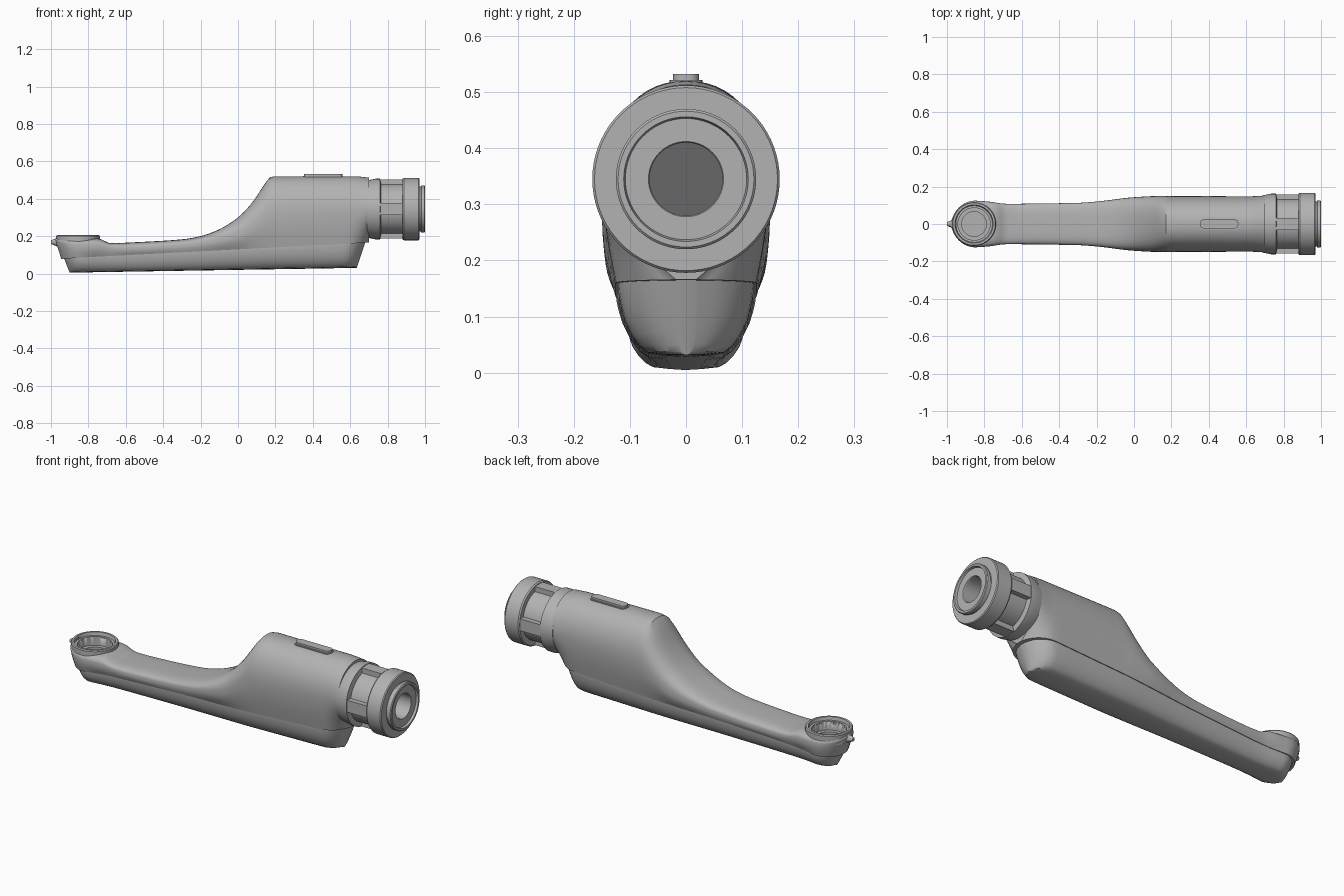
import bpy, bmesh, math
from mathutils import Matrix, Vector

if "Cube" in bpy.data.objects:
    bpy.data.objects.remove(bpy.data.objects["Cube"], do_unlink=True)

grey = bpy.data.materials.new("satin_grey")
grey.use_nodes = True
colour = (0.45, 0.45, 0.45, 1)
grey.diffuse_color = colour
grey.node_tree.nodes["Principled BSDF"].inputs["Base Color"].default_value = colour

HEAD_X, HEAD_R, AXIS_Z = -0.855, 0.125, 0.345


def finish(bm, name, angle=32):
    bmesh.ops.remove_doubles(bm, verts=bm.verts, dist=1e-5)
    bmesh.ops.recalc_face_normals(bm, faces=bm.faces)
    mesh = bpy.data.meshes.new(name)
    bm.to_mesh(mesh)
    bm.free()
    mesh.materials.append(grey)
    ob = bpy.data.objects.new(name, mesh)
    bpy.context.collection.objects.link(ob)
    bpy.ops.object.select_all(action="DESELECT")
    ob.select_set(True)
    bpy.context.view_layer.objects.active = ob
    bpy.ops.object.shade_smooth_by_angle(angle=math.radians(angle))
    return ob


def curve(points):
    """Smooth monotone interpolation through (x, value) points."""
    xs, vs = zip(*points)
    slope = [(vs[i + 1] - vs[i]) / (xs[i + 1] - xs[i]) for i in range(len(xs) - 1)]
    tan = [slope[0]] + [2 * a * b / (a + b) if a * b > 0 else 0
                        for a, b in zip(slope, slope[1:])] + [slope[-1]]

    def at(x):
        x = min(max(x, xs[0]), xs[-1])
        i = max(k for k in range(len(slope)) if xs[k] <= x)
        h = xs[i + 1] - xs[i]
        t = (x - xs[i]) / h
        return ((1 + 2 * t) * (1 - t) ** 2 * vs[i] + t * (1 - t) ** 2 * h * tan[i]
                + t * t * (3 - 2 * t) * vs[i + 1] + t * t * (t - 1) * h * tan[i + 1])
    return at


def loft(name, sections):
    bm = bmesh.new()
    rings = [[bm.verts.new(p) for p in s] for s in sections]
    n = len(rings[0])
    for a, b in zip(rings, rings[1:]):
        for i in range(n):
            j = (i + 1) % n
            bm.faces.new((a[i], a[j], b[j], b[i]))
    bm.faces.new(rings[0])
    bm.faces.new(rings[-1])
    return finish(bm, name)


def lathe(name, profile, origin, along_x=False, segments=72):
    """Spin a closed (height, radius) profile round z or x."""
    turn = Matrix.Rotation(math.pi / 2, 4, "Y") if along_x else Matrix()
    place = Matrix.Translation(origin) @ turn
    bm = bmesh.new()
    rings = [[bm.verts.new(place @ Vector((r * math.cos(k * math.tau / segments),
                                           r * math.sin(k * math.tau / segments), h)))
              for h, r in profile] for k in range(segments)]
    for k in range(segments):
        a, b = rings[k], rings[(k + 1) % segments]
        for i in range(len(profile)):
            j = (i + 1) % len(profile)
            bm.faces.new((a[i], a[j], b[j], b[i]))
    return finish(bm, name)


def cut(ob, cutter):
    mod = ob.modifiers.new("bore", "BOOLEAN")
    mod.operation, mod.solver, mod.object = "DIFFERENCE", "EXACT", cutter
    bpy.context.view_layer.objects.active = ob
    bpy.ops.object.modifier_apply(modifier=mod.name)
    bpy.data.objects.remove(cutter, do_unlink=True)


def box(name, size, place, bevel):
    bm = bmesh.new()
    bmesh.ops.create_cube(bm, size=1, matrix=Matrix.Diagonal((*size, 1)))
    if bevel:
        upright = [e for e in bm.edges if abs(e.verts[0].co.z - e.verts[1].co.z) > 1e-4]
        bmesh.ops.bevel(bm, geom=upright, offset=bevel, segments=6, affect="EDGES", profile=0.5)
    bm.transform(place)
    return finish(bm, name)


def round_end(x, centre, radius):
    return math.sqrt(max(0.02, 1 - (max(0, abs(x - centre)) / radius) ** 2))


# Shape rules along the arm
top = curve([(-.98, .188), (-.75, .188), (-.68, .163), (-.5, .17), (-.3, .183), (-.2, .2),
             (-.1, .237), (0, .3), (.08, .385), (.14, .475), (.17, .514), (.2, .52),
             (.62, .52), (.7, .513)])
widest = curve([(-.98, .15), (-.74, .14), (-.6, .13), (-.3, .145), (0, .2), (.1, .26),
                (.2, .31), (.7, .345)])
half_width = curve([(-.855, .125), (-.78, .12), (-.68, .108), (-.3, .113), (-.2, .12),
                    (0, .143), (.15, .15), (.62, .148), (.7, .152)])
seam_width = curve([(-.855, .112), (-.7, .097), (-.3, .105), (0, .12), (.15, .126), (.7, .126)])
squareness = curve([(-.98, 3.6), (-.2, 3.4), (.2, 2.25), (.7, 2.05)])


def seam(x):
    return 0.08 + (x + 0.95) * 0.052


# Upper housing
def upper_section(x):
    w, ws = half_width(x), seam_width(x)
    if x < HEAD_X:
        k = round_end(x, HEAD_X, HEAD_R)
        w, ws = w * k, ws * k
    if x > 0.58:
        ws *= round_end(x, 0.58, 0.12)
    zt, zc, zs, n = top(x), widest(x), seam(x), squareness(x)
    half = []
    for i in range(6):
        t = i / 6
        half.append((ws + (w - ws) * math.sin(t * math.pi / 2), zs + (zc - zs) * t))
    for i in range(15):
        a = i / 14 * math.pi / 2
        half.append((w * abs(math.cos(a)) ** (2 / n), zc + (zt - zc) * math.sin(a) ** (2 / n)))
    half[-1] = (0, zt)
    lean = 0.035 * min(1, max(0, (-0.78 - x) / 0.2))
    pts = half + [(-y, z) for y, z in half[-2::-1]]
    return [(x + lean * (zt - z) / (zt - zs), y, z) for y, z in pts]


head_xs = [HEAD_X - HEAD_R * math.cos(i / 10 * math.pi / 2) for i in range(10)]
mid_xs = [HEAD_X + i * 0.0205 for i in range(71)]
end_xs = [0.58 + 0.12 * math.sin(i / 10 * math.pi / 2) for i in range(1, 11)]
body = loft("upper_housing", [upper_section(x) for x in head_xs + mid_xs[:-1] + end_xs])

# Stepped socket in the head, and the bore that runs in behind the sloped shoulder
cut(body, lathe("socket_cutter", [(.1, 0), (.1, .066), (.14, .066), (.14, .086), (.3, .086), (.3, 0)],
                (HEAD_X, 0, 0)))
bm = bmesh.new()
bmesh.ops.create_cone(bm, cap_ends=True, segments=64, radius1=.065, radius2=.065, depth=1,
                      matrix=Matrix.Rotation(math.pi / 2, 4, "Y"))
for v in bm.verts:
    v.co.x = 0.085 + 0.85 * v.co.z if v.co.x < 0 else 0.9
    v.co.z += AXIS_Z
cut(body, finish(bm, "bore_cutter"))

# Lower cover, slightly inset below the seam
def lower_section(x):
    w = 0.965 * seam_width(x)
    if x < -0.83:
        w *= round_end(x, -0.83, 0.1)
    if x > 0.57:
        w *= round_end(x, 0.57, 0.11)
    zs, zb = seam(x), 0.005 + (x + 0.9) * 0.0165
    half = [(1, -.04), (1, 0), (.985, .15), (.95, .32), (.9, .5), (.8, .7), (.68, .86),
            (.55, .95), (.3, .985), (0, 1)]
    pts = half + [(-y, f) for y, f in half[-2::-1]]
    lean = -0.045 * min(1, max(0, (x - 0.5) / 0.18)) + 0.03 * min(1, max(0, (-0.8 - x) / 0.13))
    return [(x + lean * f, w * y, zs + (zb - zs) * f) for y, f in pts]


cover_xs = ([-0.83 - 0.1 * math.cos(i / 8 * math.pi / 2) for i in range(8)]
            + [-0.83 + i * 0.07 for i in range(20)]
            + [0.57 + 0.11 * math.sin(i / 8 * math.pi / 2) for i in range(9)])
loft("lower_cover", [lower_section(x) for x in cover_xs])

# Raised rim round the head socket
lathe("socket_rim", [(.15, .086), (.15, .117), (.2, .117), (.205, .113), (.205, .102),
                     (.188, .098), (.188, .086)], (HEAD_X, 0, 0))

# Pointed locating nub on the head
bm = bmesh.new()
bmesh.ops.create_cone(bm, cap_ends=True, segments=24, radius1=.03, radius2=.01, depth=.05,
                      matrix=Matrix.Translation((-.975, 0, .168)) @ Matrix.Rotation(-math.pi / 2, 4, "Y"))
finish(bm, "locating_nub")

# Wrist collar, flange and stub
lathe("wrist_flange", [(.69, .065), (.69, .153), (.735, .162), (.76, .162), (.765, .135), (.88, .135),
                       (.88, .162), (.887, .167), (.965, .167), (.97, .163), (.97, .12),
                       (.978, .12), (.98, .125), (.996, .125), (1, .121), (1, .111),
                       (.988, .108), (.988, .067), (.985, .065)], (0, 0, AXIS_Z), along_x=True)
for i in range(4):
    spin = Matrix.Translation((.82, 0, AXIS_Z)) @ Matrix.Rotation(i * math.pi / 2, 4, "X")
    box("collar_rib", (.13, .064, .05), spin @ Matrix.Translation((0, 0, .133)), 0)

# Raised bar on top, with a flared foot
box("top_bar", (.205, .046, .022), Matrix.Translation((.455, 0, .521)), .018)
box("top_bar_foot", (.215, .058, .012), Matrix.Translation((.455, 0, .516)), .022)
